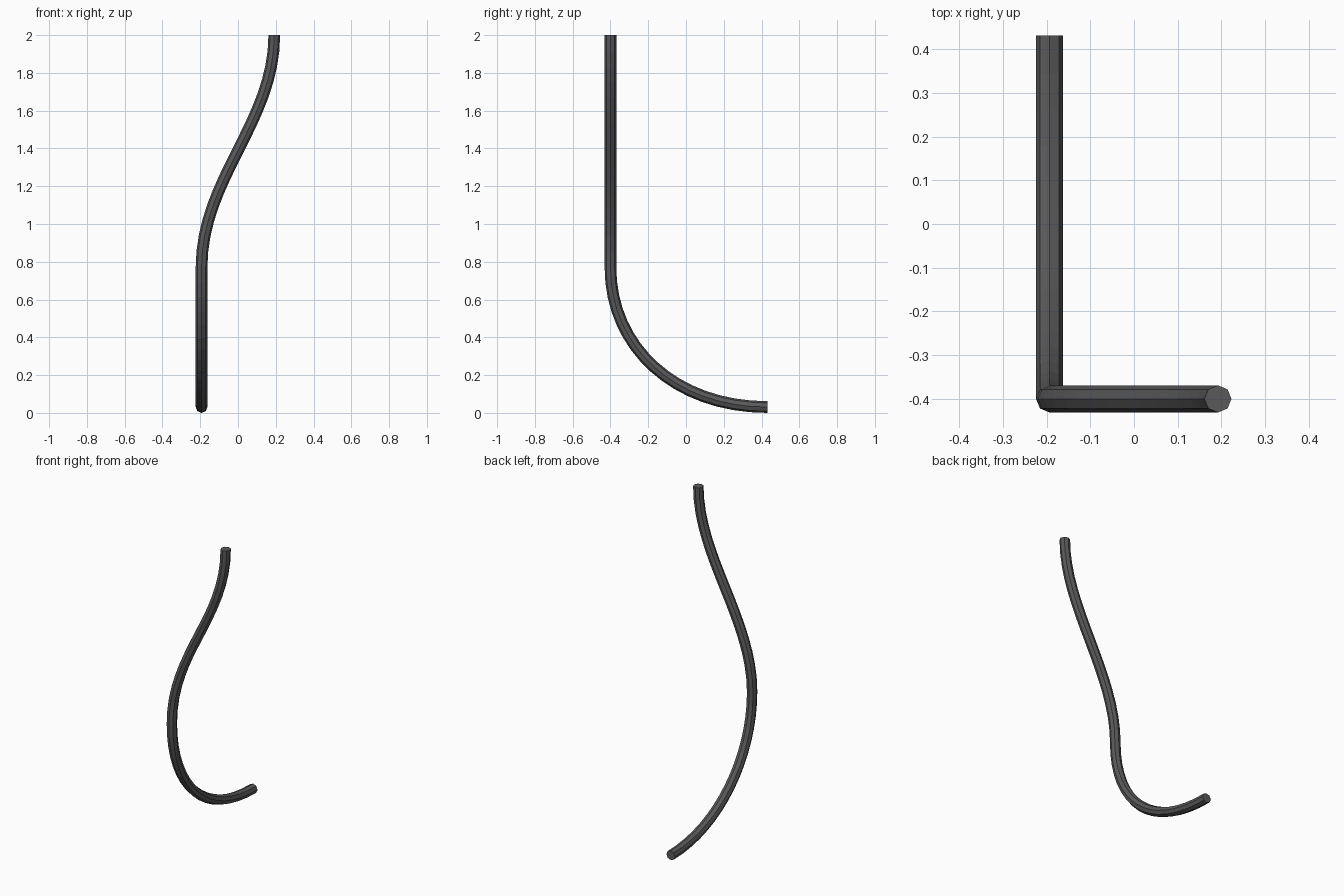
import bpy

if "Cube" in bpy.data.objects:
    bpy.data.objects.remove(bpy.data.objects["Cube"])

# Bent eight-sided tube: S-bend above, quarter bend to the back below
curve = bpy.data.curves.new("bent_tube", 'CURVE')
curve.dimensions = '3D'
curve.resolution_u = 16
curve.bevel_depth = 0.031
curve.bevel_resolution = 2
curve.use_fill_caps = True

# (position, left handle, right handle)
path = [
    ((0.192, -0.40, 2.00), (0.192, -0.40, 2.46), (0.192, -0.40, 1.54)),
    ((-0.193, -0.40, 0.77), (-0.193, -0.40, 1.24), (-0.193, -0.40, 0.35)),
    ((-0.193, 0.431, 0.031), (-0.193, -0.06, 0.031), (-0.193, 0.85, 0.031)),
]
spline = curve.splines.new('BEZIER')
spline.bezier_points.add(len(path) - 1)
for point, (co, left, right) in zip(spline.bezier_points, path):
    point.handle_left_type = point.handle_right_type = 'FREE'
    point.co, point.handle_left, point.handle_right = co, left, right
spline.use_smooth = False

# Dark grey finish
dark = bpy.data.materials.new("dark_grey")
dark.diffuse_color = (0.1, 0.1, 0.104, 1.0)
dark.use_nodes = True
dark.node_tree.nodes["Principled BSDF"].inputs["Base Color"].default_value = dark.diffuse_color
curve.materials.append(dark)

tube = bpy.data.objects.new("bent_tube", curve)
bpy.context.collection.objects.link(tube)
